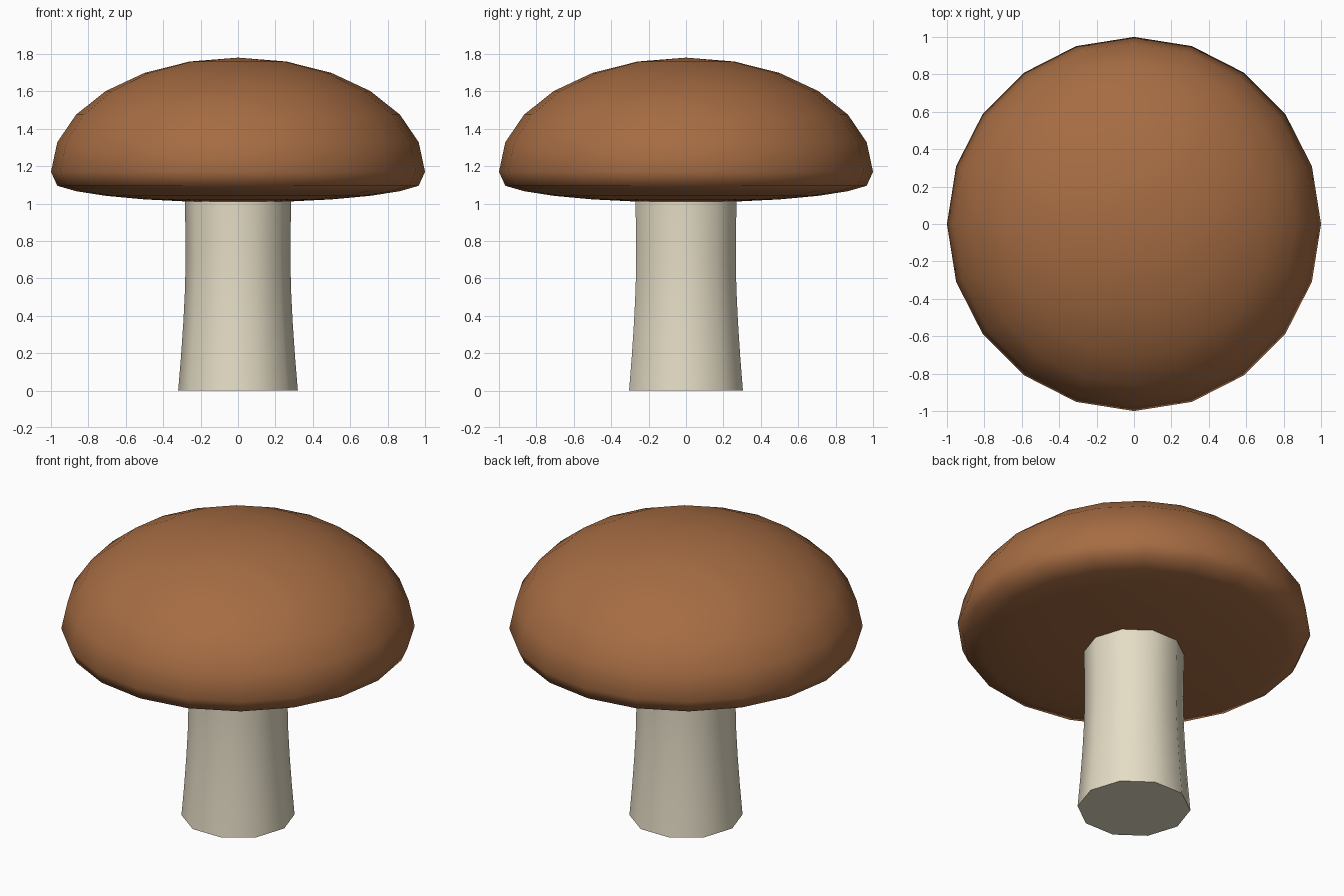
import bpy, bmesh, math

cube = bpy.data.objects.get("Cube")
if cube:
    bpy.data.objects.remove(cube, do_unlink=True)


def make_material(name, rgb):
    mat = bpy.data.materials.new(name)
    mat.use_nodes = True
    mat.diffuse_color = (*rgb, 1)
    mat.node_tree.nodes["Principled BSDF"].inputs["Base Color"].default_value = (*rgb, 1)
    return mat


def finish(bm, name, mat):
    bmesh.ops.recalc_face_normals(bm, faces=bm.faces)
    mesh = bpy.data.meshes.new(name)
    bm.to_mesh(mesh)
    bm.free()
    mesh.materials.append(mat)
    obj = bpy.data.objects.new(name, mesh)
    bpy.context.collection.objects.link(obj)
    bpy.ops.object.select_all(action="DESELECT")
    obj.select_set(True)
    bpy.context.view_layer.objects.active = obj
    bpy.ops.object.shade_smooth_by_angle(angle=math.radians(60))
    return obj


brown = make_material("cap brown", (0.38, 0.15, 0.056))
cream = make_material("stem cream", (0.78, 0.72, 0.56))

# Cap: a sphere with a squashed dome and an almost flat underside
RIM_Z, DOME, LIP, BELLY = 1.17, 0.61, 0.29, 0.12
lip_depth = math.sin(math.radians(15))
bm = bmesh.new()
bmesh.ops.create_uvsphere(bm, u_segments=20, v_segments=12, radius=1)
for v in bm.verts:
    h = v.co.z
    if h >= 0:
        v.co.z = RIM_Z + h * DOME
    else:
        depth = min(-h, lip_depth)
        v.co.z = RIM_Z - depth * LIP - (-h - depth) * BELLY
finish(bm, "cap", brown)

# Stem: ten-sided column that flares towards the foot
SIDES = 10
profile = [(0.32, 0), (0.305, 0.18), (0.292, 0.37), (0.283, 0.55),
           (0.28, 0.73), (0.282, 0.9), (0.285, 1.05)]
bm = bmesh.new()
rings = []
for r, z in profile:
    rings.append([bm.verts.new((r * math.cos(math.tau * i / SIDES),
                                r * math.sin(math.tau * i / SIDES), z))
                  for i in range(SIDES)])
for low, high in zip(rings, rings[1:]):
    for i in range(SIDES):
        j = (i + 1) % SIDES
        bm.faces.new((low[i], low[j], high[j], high[i]))
bm.faces.new(rings[0][::-1])
bm.faces.new(rings[-1])
finish(bm, "stem", cream)
